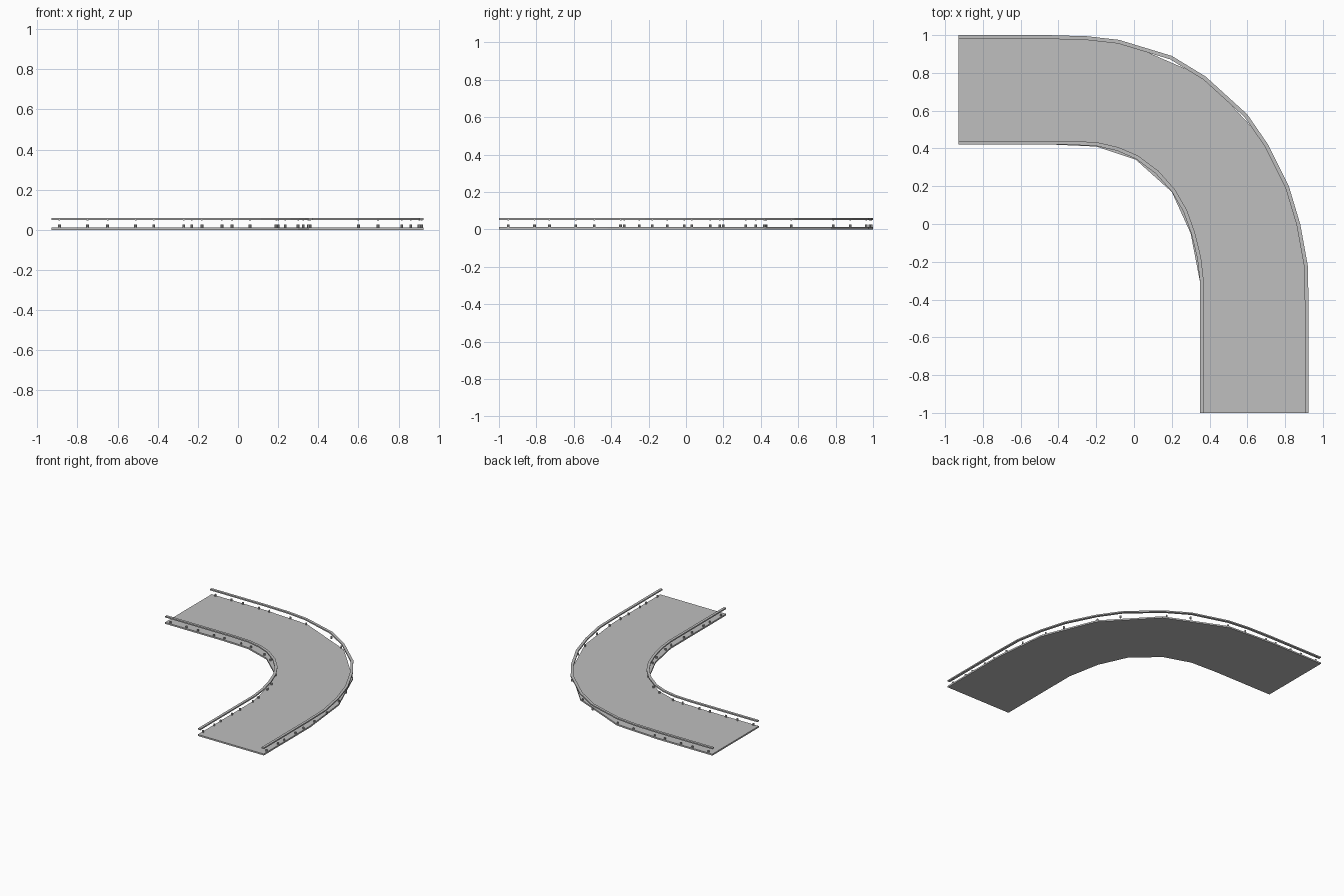
import bpy
import bmesh
from mathutils import Vector

cube = bpy.data.objects.get("Cube")
if cube:
    bpy.data.objects.remove(cube)

# One grey metal for everything
grey = bpy.data.materials.new("light_grey")
grey.use_nodes = True
colour = (0.52, 0.52, 0.52, 1)
grey.diffuse_color = colour
grey.node_tree.nodes["Principled BSDF"].inputs["Base Color"].default_value = colour


def finish(bm, name):
    bmesh.ops.recalc_face_normals(bm, faces=bm.faces)
    mesh = bpy.data.meshes.new(name)
    bm.to_mesh(mesh)
    bm.free()
    mesh.materials.append(grey)
    obj = bpy.data.objects.new(name, mesh)
    bpy.context.collection.objects.link(obj)
    return obj


def offset(path, d):
    """Shift a flat path sideways (positive = to the right of travel)."""
    pts = [Vector(p) for p in path]
    dirs = [(b - a).normalized() for a, b in zip(pts, pts[1:])]
    out = []
    for i, p in enumerate(pts):
        a, b = dirs[max(i - 1, 0)], dirs[min(i, len(dirs) - 1)]
        t = (a + b).normalized()
        out.append(p + Vector((t.y, -t.x)) * d / t.dot(a))
    return out


def slab(name, outline, z0, z1):
    """Extrude a flat outline between two heights."""
    bm = bmesh.new()
    face = bm.faces.new([bm.verts.new((p[0], p[1], z0)) for p in outline])
    new = bmesh.ops.extrude_face_region(bm, geom=[face])["geom"]
    top = [v for v in new if isinstance(v, bmesh.types.BMVert)]
    bmesh.ops.translate(bm, verts=top, vec=(0, 0, z1 - z0))
    return finish(bm, name)


def on_path(path, axis, value):
    """Point on the path where the given coordinate reaches value."""
    for a, b in zip(path, path[1:]):
        lo, hi = sorted((a[axis], b[axis]))
        if lo <= value <= hi and hi > lo:
            return a.lerp(b, (value - a[axis]) / (b[axis] - a[axis]))


def pegs(name, path, xs, ys):
    """Short studs on the deck, with small fixings under the rail."""
    spots = [on_path(path, 0, x) for x in xs] + [on_path(path, 1, y) for y in ys]
    bm = bmesh.new()
    for p in spots:
        for r, z0, z1 in ((0.007, 0.011, 0.027), (0.004, 0.047, 0.053)):
            made = bmesh.ops.create_cone(bm, cap_ends=True, segments=8,
                                         radius1=r, radius2=r, depth=z1 - z0)
            bmesh.ops.translate(bm, verts=made["verts"],
                                vec=(p.x, p.y, (z0 + z1) / 2))
    finish(bm, name)


# Deck: coarse-sided quarter bend with straight ends
outer_deck = [(-0.93, 1), (-0.46, 1), (-0.08, 0.975), (0.38, 0.775),
              (0.71, 0.42), (0.88, 0), (0.925, -0.42), (0.925, -1)]
inner_deck = [(-0.93, 0.42), (-0.42, 0.42), (-0.2, 0.41), (0.01, 0.34),
              (0.2, 0.17), (0.3, -0.05), (0.35, -0.31), (0.35, -1)]
slab("deck", outer_deck + inner_deck[::-1], 0, 0.012)

# Rails: finer-sided strips floating above both edges
outer_rail = [(-0.93, 1), (-0.46, 1), (-0.25, 0.994), (-0.08, 0.975),
              (0.2, 0.89), (0.38, 0.78), (0.6, 0.58), (0.71, 0.42),
              (0.82, 0.2), (0.88, 0), (0.92, -0.22), (0.925, -0.45), (0.925, -1)]
inner_rail = [(-0.93, 0.42), (-0.35, 0.42), (-0.2, 0.413), (-0.09, 0.388),
              (0.01, 0.345), (0.115, 0.267), (0.2, 0.172), (0.262, 0.065),
              (0.303, -0.05), (0.335, -0.18), (0.35, -0.31), (0.35, -1)]
straight_x = [-0.89, -0.75, -0.65, -0.51, -0.42]
straight_y = [-0.49, -0.59, -0.73, -0.81, -0.95]
for side, path, d, xs, ys in (
        ("outer", outer_rail, 0.02, [-0.23, -0.08, 0.2, 0.35, 0.6],
         [0.42, 0.18, 0.03, -0.18, -0.35]),
        ("inner", inner_rail, -0.02, [-0.27, -0.18, -0.03, 0.06, 0.19],
         [0.13, -0.01, -0.1, -0.25, -0.33])):
    slab(side + "_rail", [Vector(p) for p in path] + offset(path, d)[::-1], 0.05, 0.06)
    pegs(side + "_pegs", offset(path, d / 2), straight_x + xs, ys + straight_y)
